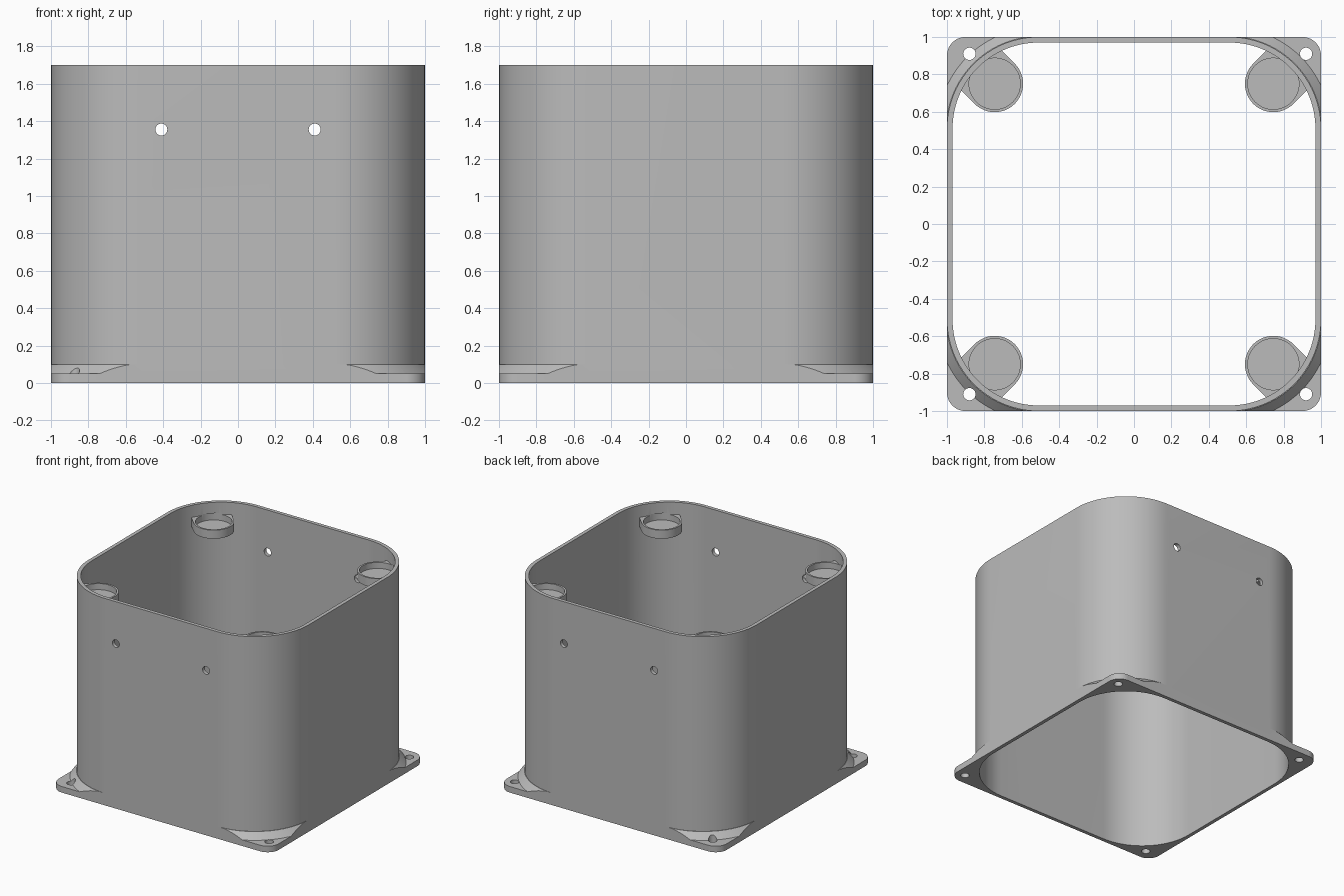
import bpy, bmesh
from math import radians, cos, sin, pi

cube = bpy.data.objects.get("Cube")
if cube:
    bpy.data.objects.remove(cube, do_unlink=True)

grey = bpy.data.materials.new("plain grey")
grey.use_nodes = True
GREY = (0.5, 0.5, 0.5, 1)
grey.diffuse_color = GREY
grey.node_tree.nodes["Principled BSDF"].inputs["Base Color"].default_value = GREY


def rounded_square(half, radius, steps=24):
    """Outline of a square with round corners, counter-clockwise."""
    c = half - radius
    points = []
    for corner, (sx, sy) in enumerate([(1, 1), (-1, 1), (-1, -1), (1, -1)]):
        for i in range(steps + 1):
            a = (corner + i / steps) * pi / 2
            points.append((sx * c + radius * cos(a), sy * c + radius * sin(a)))
    return points


def circle(x, y, radius, steps=48):
    return [(x + radius * cos(2 * pi * i / steps), y + radius * sin(2 * pi * i / steps))
            for i in range(steps)]


def capsule(x, y, radius, sx, sy, length, steps=24):
    """Circle stretched outwards along the diagonal of its corner."""
    heading = {(1, 1): 1, (-1, 1): 3, (-1, -1): 5, (1, -1): 7}[sx, sy] * pi / 4
    points = []
    for end in (0, 1):
        ox, oy = x + end * length * cos(heading), y + end * length * sin(heading)
        for i in range(steps + 1):
            a = heading + pi / 2 + end * pi + pi * i / steps
            points.append((ox + radius * cos(a), oy + radius * sin(a)))
    return points


def solid(name, *layers):
    """Closed solid lofted through (outline, height) layers."""
    bm = bmesh.new()
    rings = [[bm.verts.new((x, y, z)) for x, y in outline] for outline, z in layers]
    n = len(rings[0])
    for low, high in zip(rings, rings[1:]):
        for i in range(n):
            j = (i + 1) % n
            bm.faces.new((low[i], low[j], high[j], high[i]))
    bm.faces.new(rings[0][::-1])
    bm.faces.new(rings[-1])
    mesh = bpy.data.meshes.new(name)
    bm.to_mesh(mesh)
    bm.free()
    mesh.materials.append(grey)
    ob = bpy.data.objects.new(name, mesh)
    bpy.context.collection.objects.link(ob)
    return ob


def combine(ob, other, operation):
    """Apply a boolean and discard the second solid."""
    mod = ob.modifiers.new(operation.lower(), 'BOOLEAN')
    mod.operation, mod.object, mod.solver = operation, other, 'EXACT'
    bpy.context.view_layer.objects.active = ob
    bpy.ops.object.modifier_apply(modifier=mod.name)
    bpy.data.objects.remove(other, do_unlink=True)


HEIGHT, RADIUS, WALL = 1.7, 0.49, 0.03
SIDES = [(sx, sy) for sx in (-1, 1) for sy in (-1, 1)]

# Duct and square base flange
housing = solid("housing", (rounded_square(1, RADIUS), 0), (rounded_square(1, RADIUS), HEIGHT))
flange = solid("flange", (rounded_square(1, 0.1), 0), (rounded_square(1, 0.1), 0.05))

# Sloped collars where the corners meet the flange
collar = solid("collar", (rounded_square(1.051, 0.541), 0.02),
               (rounded_square(1.051, 0.541), 0.05), (rounded_square(1.003, 0.493), 0.1))
limit = solid("limit", (rounded_square(1, 0.1), -0.1), (rounded_square(1, 0.1), 0.3))
combine(collar, limit, 'INTERSECT')
combine(housing, flange, 'UNION')
combine(housing, collar, 'UNION')

# Hollow bore
inner = rounded_square(1 - WALL, RADIUS - WALL)
combine(housing, solid("bore", (inner, -0.1), (inner, HEIGHT + 0.1)), 'DIFFERENCE')

# Shallow cups in the upper corners
middle = rounded_square(1 - WALL / 2, RADIUS - WALL / 2)
for sx, sy in SIDES:
    x, y = sx * 0.745, sy * 0.75
    shape = capsule(x, y, 0.152, sx, sy, 0.15)
    cup = solid("cup", (shape, 1.53), (shape, 1.6))
    combine(cup, solid("limit", (middle, 1.4), (middle, 1.8)), 'INTERSECT')
    combine(housing, cup, 'UNION')
    pocket = circle(x, y, 0.137)
    combine(housing, solid("pocket", (pocket, 1.55), (pocket, 1.61)), 'DIFFERENCE')

# Mounting holes through the flange
for sx, sy in SIDES:
    hole = circle(0.02 + sx * 0.9, sy * 0.91, 0.033, 24)
    combine(housing, solid("hole", (hole, -0.1), (hole, 0.2)), 'DIFFERENCE')

# Paired holes through the front and back walls
for sx in (-1, 1):
    hole = circle(0, 0, 0.032, 24)
    drill = solid("drill", (hole, -1.2), (hole, 1.2))
    drill.rotation_euler = (radians(90), 0, 0)
    drill.location = (sx * 0.41, 0, 1.355)
    bpy.context.view_layer.update()
    combine(housing, drill, 'DIFFERENCE')

# Smooth rounded corners, keep hard edges
bpy.ops.object.select_all(action='DESELECT')
housing.select_set(True)
bpy.context.view_layer.objects.active = housing
bpy.ops.object.shade_smooth_by_angle(angle=radians(25))
